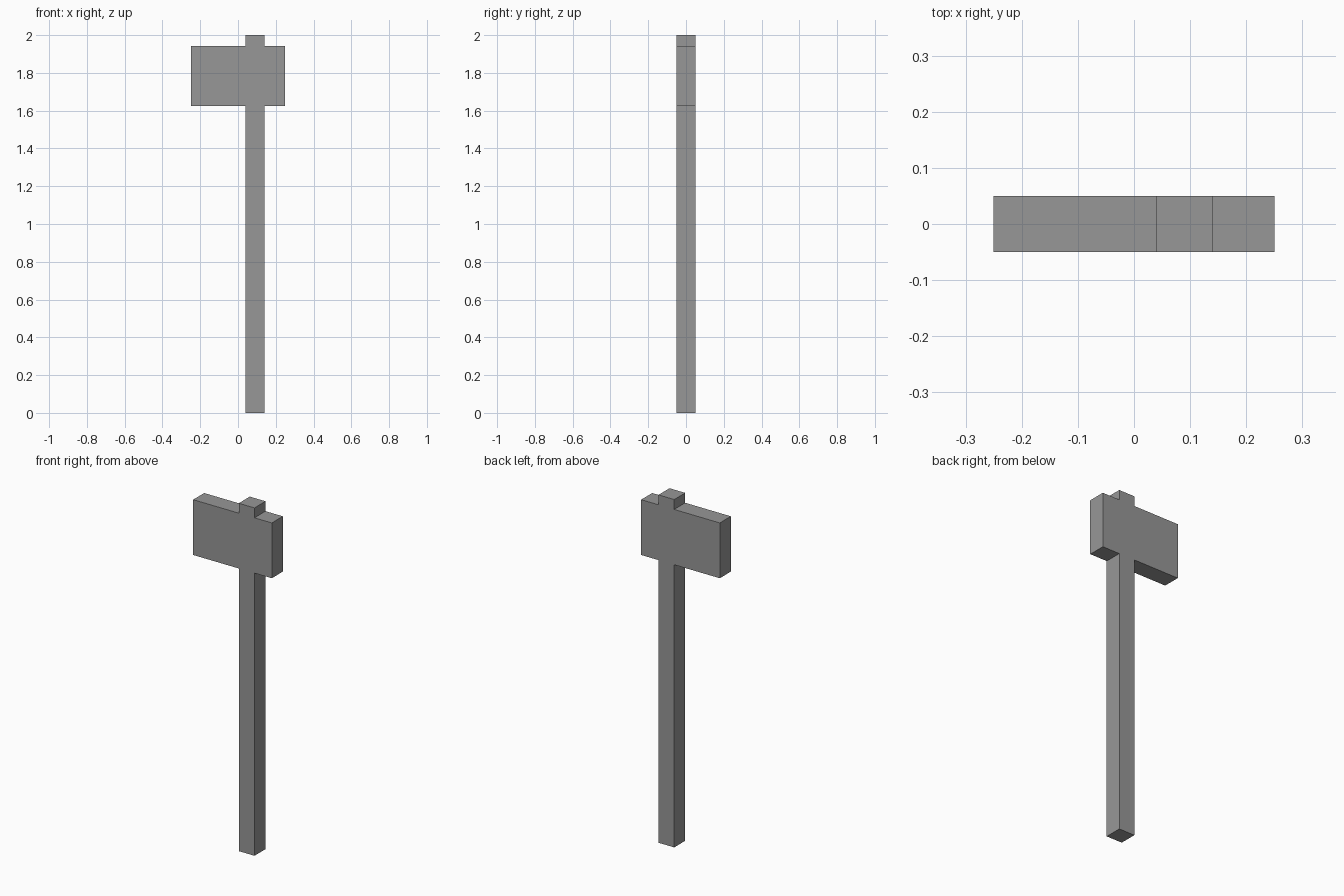
import bpy
import bmesh

cube = bpy.data.objects.get("Cube")
if cube:
    bpy.data.objects.remove(cube, do_unlink=True)

# Plain grey material
grey = bpy.data.materials.new("grey")
grey.use_nodes = True
colour = (0.31, 0.31, 0.31, 1.0)
grey.diffuse_color = colour
grey.node_tree.nodes["Principled BSDF"].inputs["Base Color"].default_value = colour

# Key dimensions
HANDLE_L, HANDLE_R = 0.04, 0.14      # handle sides along x
HEAD_L, HEAD_R = -0.25, 0.25         # head sides along x
HEAD_BOTTOM, HEAD_TOP = 1.625, 1.943
TOP = 2.0
THICKNESS = 0.1

# Outline of handle and head in one flush piece, as (x, z)
outline = [
    (HANDLE_L, 0), (HANDLE_R, 0),
    (HANDLE_R, HEAD_BOTTOM), (HEAD_R, HEAD_BOTTOM),
    (HEAD_R, HEAD_TOP), (HANDLE_R, HEAD_TOP),
    (HANDLE_R, TOP), (HANDLE_L, TOP),
    (HANDLE_L, HEAD_TOP), (HEAD_L, HEAD_TOP),
    (HEAD_L, HEAD_BOTTOM), (HANDLE_L, HEAD_BOTTOM),
]

# Extrude the outline from front to back
bm = bmesh.new()
front = bm.faces.new([bm.verts.new((x, -THICKNESS / 2, z)) for x, z in outline])
result = bmesh.ops.extrude_face_region(bm, geom=[front], use_keep_orig=True)
back = [v for v in result["geom"] if isinstance(v, bmesh.types.BMVert)]
bmesh.ops.translate(bm, verts=back, vec=(0, THICKNESS, 0))
bmesh.ops.recalc_face_normals(bm, faces=bm.faces)

mesh = bpy.data.meshes.new("axe_head_and_handle")
bm.to_mesh(mesh)
bm.free()
mesh.materials.append(grey)
axe = bpy.data.objects.new("axe_head_and_handle", mesh)
bpy.context.collection.objects.link(axe)
